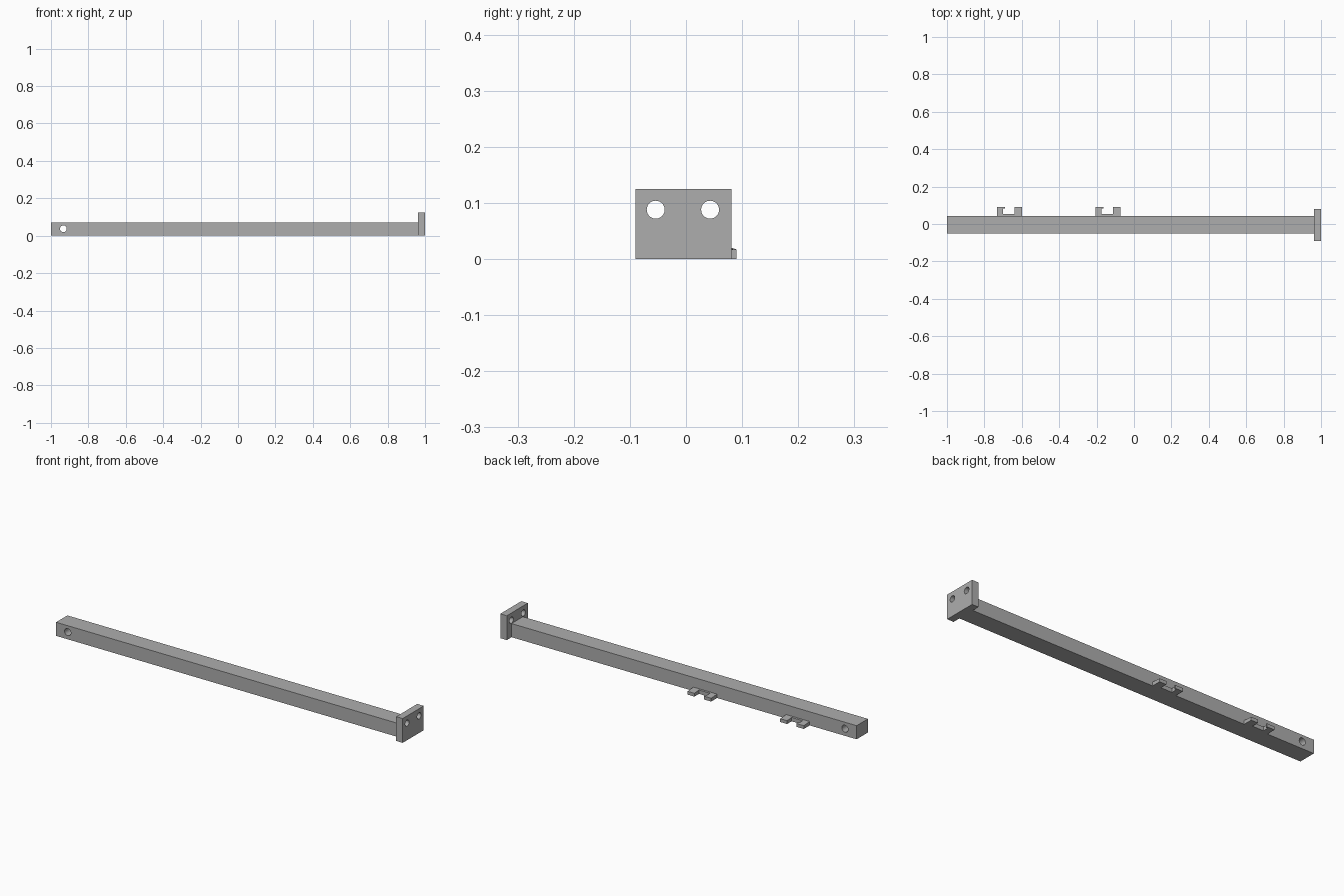
import bpy
import bmesh
from math import pi
from mathutils import Vector

cube = bpy.data.objects.get("Cube")
if cube:
    bpy.data.objects.remove(cube, do_unlink=True)

# Single plain grey
grey = bpy.data.materials.new("grey")
grey.use_nodes = True
colour = (0.42, 0.42, 0.42, 1)
grey.diffuse_color = colour
grey.node_tree.nodes["Principled BSDF"].inputs["Base Color"].default_value = colour


def finish(name, bm):
    bmesh.ops.recalc_face_normals(bm, faces=bm.faces[:])
    mesh = bpy.data.meshes.new(name)
    bm.to_mesh(mesh)
    bm.free()
    mesh.materials.append(grey)
    obj = bpy.data.objects.new(name, mesh)
    bpy.context.collection.objects.link(obj)
    return obj


def prism(name, outline, height):
    """Extrude a flat outline upwards from the ground."""
    bm = bmesh.new()
    face = bm.faces.new([bm.verts.new((x, y, 0)) for x, y in outline])
    top = bmesh.ops.extrude_face_region(bm, geom=[face])["geom"]
    verts = [v for v in top if isinstance(v, bmesh.types.BMVert)]
    bmesh.ops.translate(bm, verts=verts, vec=(0, 0, height))
    return finish(name, bm)


def block(name, x0, x1, y0, y1, height):
    return prism(name, [(x0, y0), (x1, y0), (x1, y1), (x0, y1)], height)


def drill(target, centre, radius, rotation):
    """Cut a round through hole."""
    bpy.ops.mesh.primitive_cylinder_add(vertices=32, radius=radius, depth=0.3,
                                        location=centre, rotation=rotation)
    cutter = bpy.context.object
    cutter.name = "hole_cutter"
    cutter.hide_render = True
    cutter.data.materials.append(grey)
    mod = target.modifiers.new("hole", "BOOLEAN")
    mod.operation = "DIFFERENCE"
    mod.solver = "EXACT"
    mod.object = cutter
    bpy.context.view_layer.objects.active = target
    bpy.ops.object.modifier_apply(modifier=mod.name)
    bpy.data.objects.remove(cutter, do_unlink=True)


# Long bar with a cross hole near its free end
bar = block("bar", -1, 0.965, -0.05, 0.042, 0.07)
drill(bar, (-0.934, 0, 0.037), 0.018, (pi / 2, 0, 0))

# End plate with two bolt holes
plate = block("end_plate", 0.963, 1, -0.09, 0.081, 0.125)
for y in (-0.054, 0.043):
    drill(plate, (0.98, y, 0.088), 0.016, (0, pi / 2, 0))

# Two small forked clips on the back of the bar
clip_outline = [(0, 0.041), (0.134, 0.041), (0.134, 0.09), (0.095, 0.09),
                (0.095, 0.053), (0.032, 0.053), (0.032, 0.082),
                (0.042, 0.082), (0.042, 0.09), (0, 0.09)]
for name, x in (("outer_clip", -0.733), ("inner_clip", -0.206)):
    clip = prism(name, [(x + px, py) for px, py in clip_outline], 0.02)
    # Tip slopes down slightly
    for v in clip.data.vertices:
        if v.co.z > 0.01 and v.co.y > 0.085:
            v.co.z = 0.017
